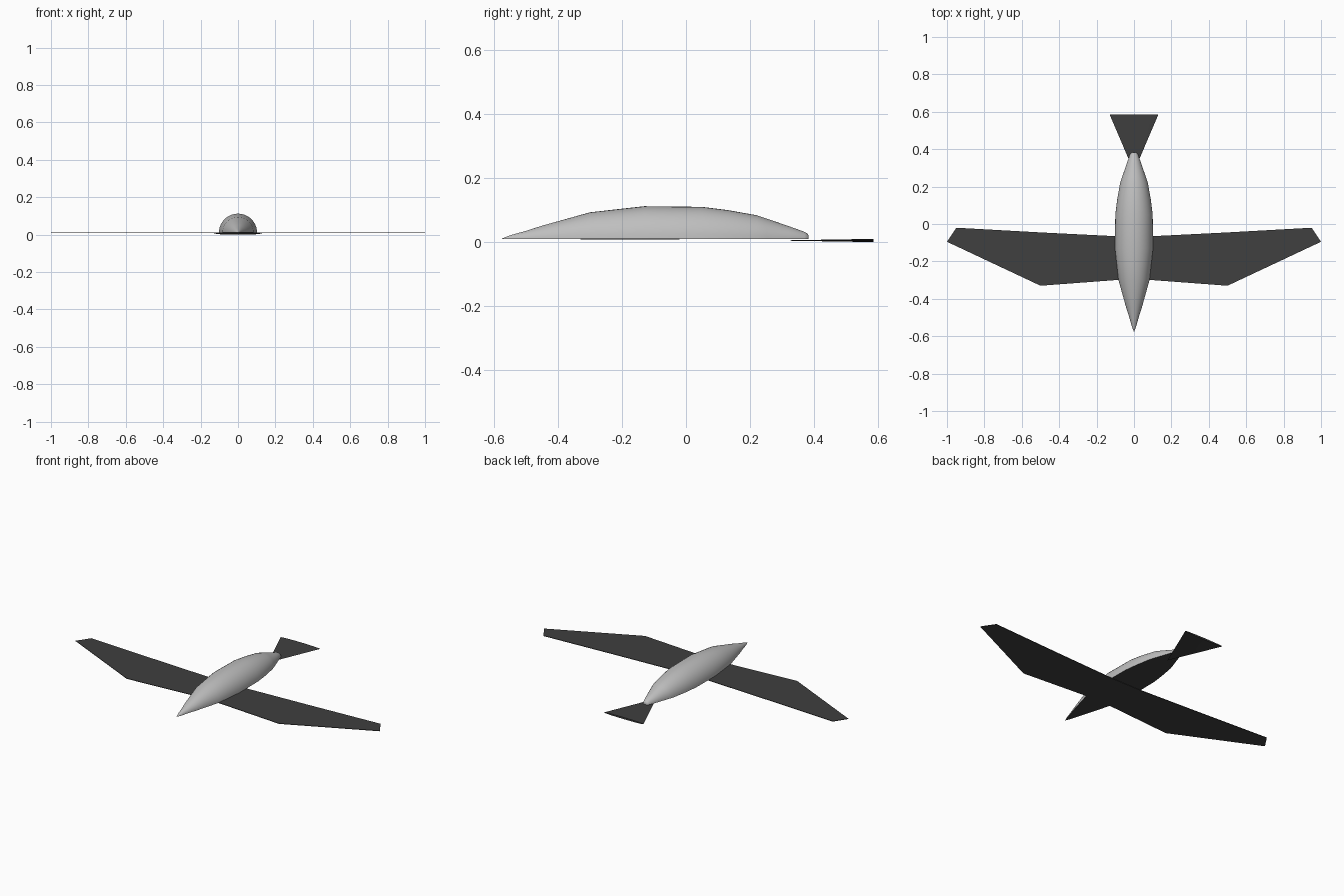
import bpy, bmesh, math

if "Cube" in bpy.data.objects:
    bpy.data.objects.remove(bpy.data.objects["Cube"])


def material(name, value):
    m = bpy.data.materials.new(name)
    m.diffuse_color = (value, value, value, 1)
    m.use_nodes = True
    m.node_tree.nodes["Principled BSDF"].inputs["Base Color"].default_value = m.diffuse_color
    return m


LIGHT = material("light grey", 0.52)
DARK = material("charcoal", 0.05)
BASE = 0.01  # height of the flat underside


def finish(name, bm, mats, smooth=None):
    bmesh.ops.recalc_face_normals(bm, faces=bm.faces)
    mesh = bpy.data.meshes.new(name)
    bm.to_mesh(mesh)
    bm.free()
    for m in mats:
        mesh.materials.append(m)
    ob = bpy.data.objects.new(name, mesh)
    bpy.context.collection.objects.link(ob)
    if smooth:
        bpy.context.view_layer.objects.active = ob
        ob.select_set(True)
        bpy.ops.object.shade_smooth_by_angle(angle=math.radians(smooth))
        ob.select_set(False)
    return ob


# Body: half-round sections along y, (position, radius), with a dark flat underside
profile = [(-0.575, 0.001), (-0.55, 0.011), (-0.50, 0.025), (-0.45, 0.041),
           (-0.30, 0.083), (-0.22, 0.092), (-0.13, 0.102), (0.05, 0.100),
           (0.13, 0.090), (0.22, 0.074), (0.25, 0.064), (0.32, 0.040),
           (0.37, 0.022), (0.38, 0.016), (0.383, 0.008)]
SEG = 20
bm = bmesh.new()
rings = []
for y, r in profile:
    rings.append([bm.verts.new((r * math.cos(math.pi * i / SEG), y,
                                BASE + r * math.sin(math.pi * i / SEG)))
                  for i in range(SEG + 1)])
for a, b in zip(rings, rings[1:]):
    for i in range(SEG):
        bm.faces.new((a[i], a[i + 1], b[i + 1], b[i]))
    bm.faces.new((a[SEG], a[0], b[0], b[SEG])).material_index = 1
for ring in (rings[0], rings[-1]):
    bm.faces.new(ring)
finish("body", bm, [LIGHT, DARK], 40)

# Wings: one thin plate spanning both sides
half = [(0.1, -0.30), (0.5, -0.33), (1.0, -0.095), (0.95, -0.02),
        (0.5, -0.045), (0.1, -0.065)]
outline = half + [(-x, y) for x, y in reversed(half)]
bm = bmesh.new()
plate = bm.faces.new([bm.verts.new((x, y, BASE - 0.002)) for x, y in outline])
top = bmesh.ops.extrude_face_region(bm, geom=[plate])["geom"]
for v in top:
    if isinstance(v, bmesh.types.BMVert):
        v.co.z += 0.003
finish("wings", bm, [DARK])

# Tail: flattened cone fanning out to the back
bm = bmesh.new()
SIDES = 32
tip = bm.verts.new((0, 0.28, 0.005))
rim = [bm.verts.new((0.13 * math.cos(2 * math.pi * i / SIDES), 0.585,
                     0.005 + 0.005 * math.sin(2 * math.pi * i / SIDES)))
       for i in range(SIDES)]
for i in range(SIDES):
    bm.faces.new((tip, rim[i], rim[(i + 1) % SIDES]))
bm.faces.new(rim)
finish("tail", bm, [DARK], 40)
